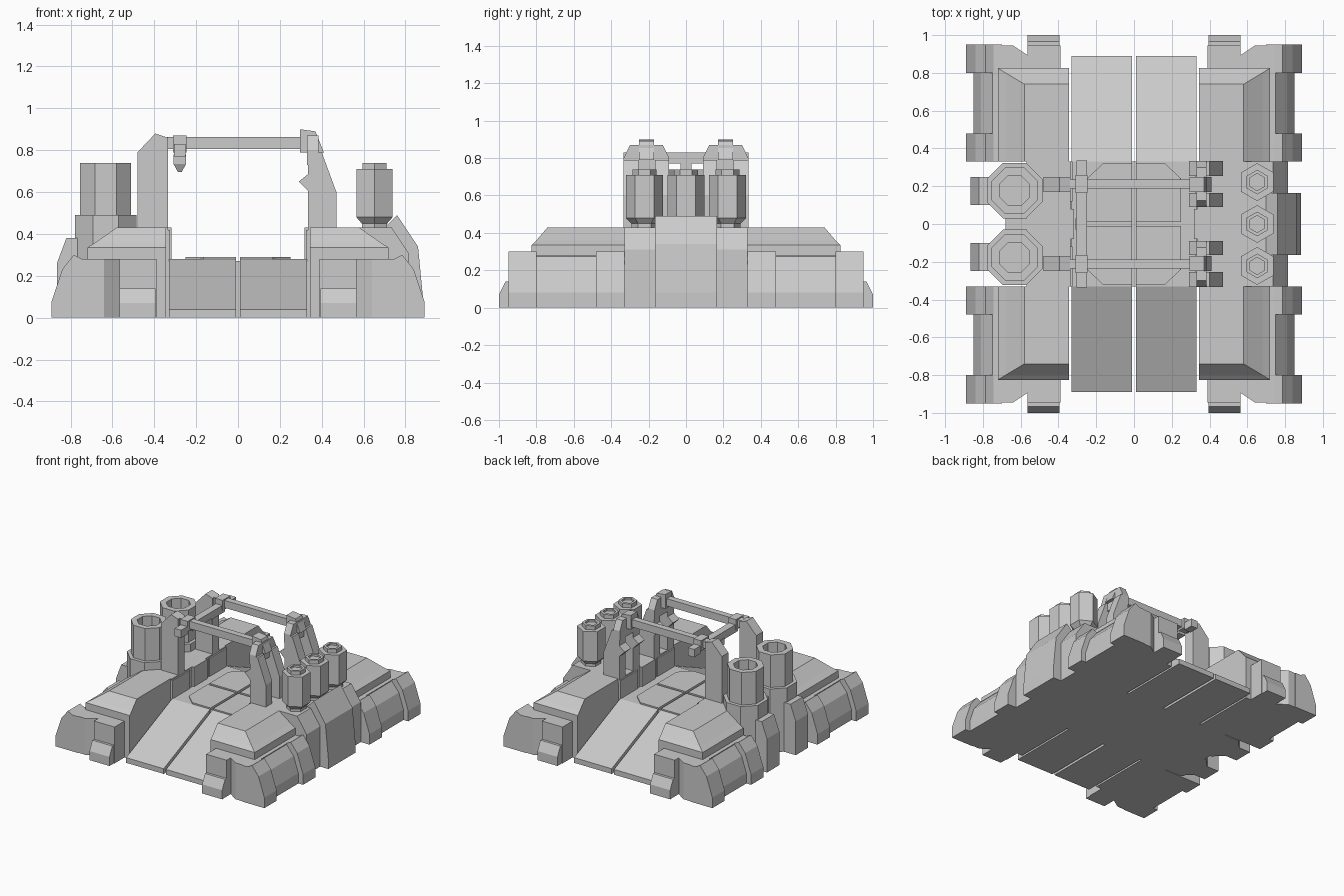
import bpy, bmesh, math

if "Cube" in bpy.data.objects:
    bpy.data.objects.remove(bpy.data.objects["Cube"])


def loft(name, rings):
    """Closed solid through a list of equal-length point rings, capped at both ends."""
    bm = bmesh.new()
    vs = [[bm.verts.new(p) for p in r] for r in rings]
    n = len(vs[0])
    for a, b in zip(vs, vs[1:]):
        for i in range(n):
            j = (i + 1) % n
            bm.faces.new((a[i], a[j], b[j], b[i]))
    bm.faces.new(vs[0])
    bm.faces.new(vs[-1])
    bmesh.ops.recalc_face_normals(bm, faces=bm.faces)
    me = bpy.data.meshes.new(name)
    bm.to_mesh(me)
    bm.free()
    ob = bpy.data.objects.new(name, me)
    bpy.context.collection.objects.link(ob)
    return ob


def prism(name, prof, axis, a, b, sx=1, sy=1):
    """Extrude a 2D profile along an axis from a to b, with mirror signs."""
    put = {'x': lambda p, t: (t * sx, p[0] * sy, p[1]),
           'y': lambda p, t: (p[0] * sx, t * sy, p[1]),
           'z': lambda p, t: (p[0] * sx, p[1] * sy, t)}[axis]
    return loft(name, [[put(p, t) for p in prof] for t in (a, b)])


def rect(x0, x1, y0, y1):
    return [(x0, y0), (x1, y0), (x1, y1), (x0, y1)]


def box(name, x0, x1, y0, y1, z0, z1, sx=1, sy=1):
    return prism(name, rect(x0, x1, y0, y1), 'z', z0, z1, sx, sy)


def lathe(name, prof, n, cx, cy, turn):
    """Faceted revolve of (radius, z) pairs about a vertical axis."""
    ang = [turn + 2 * math.pi * i / n for i in range(n)]
    return loft(name, [[(cx + r * math.cos(t), cy + r * math.sin(t), z) for t in ang] for r, z in prof])


# Central deck, ramps and landing pad
box("deck_core", -.345, .345, -.33, .33, 0, .27)
for sx in (-1, 1):
    prism("ramp", [(-.89, 0), (-.89, .04), (-.33, .28), (.33, .28), (.89, .04), (.89, 0)],
          'x', .01, .33, sx)
    for sy in (-1, 1):
        prism("pad_plate", [(.01, .01), (.25, .01), (.25, .24), (.165, .32), (.01, .32)],
              'z', .27, .29, sx, sy)

# Four corner bodies
rib = [(.7, 0), (.89, 0), (.89, .08), (.84, .23), (.785, .30), (.745, .28), (.7, .28)]
recess = [(.7, 0), (.85, 0), (.85, .08), (.81, .2), (.745, .28), (.7, .28)]
plan = [(.345, .33), (.75, .33), (.75, .945), (.64, .945), (.565, .895), (.565, .945),
        (.39, .945), (.39, .825), (.345, .825)]
for sx in (-1, 1):
    for sy in (-1, 1):
        prism("corner_body", plan, 'z', 0, .28, sx, sy)
        prism("outer_rib", rib, 'y', .33, .48, sx, sy)
        prism("side_recess", recess, 'y', .48, .80, sx, sy)
        prism("outer_rib", rib, 'y', .80, .95, sx, sy)
        prism("foot", [(.9, 0), (1, 0), (1, .07), (.965, .14), (.9, .14)], 'x', .395, .565, sx, sy)
        rings = [(.345, .72, .33, .825, .27), (.345, .72, .33, .825, .335),
                 (.345, .68, .33, .80, .36), (.345, .58, .33, .74, .43)]
        loft("hood", [[(x * sx, y * sy, z) for x, y in rect(a, b, c, d)]
                      for a, b, c, d, z in rings])

# Left bay: inner wall and octagonal hollow towers
box("left_wall", -.57, -.335, -.33, .33, 0, .43)
box("tower_link", -.68, -.5, -.03, .03, 0, .43)
k8 = 1 / math.cos(math.pi / 8)
for sy in (-1, 1):
    lathe("tower", [(r * k8, z) for r, z in ((.147, 0), (.147, .49), (.122, .49), (.122, .74),
                                            (.08, .74), (.08, .54))], 8, -.632, .177 * sy, math.pi / 8)
    prism("tower_buttress", [(.7, 0), (.865, 0), (.865, .26), (.82, .38), (.7, .38)],
          'y', .10, .25, -1, sy)

# Right bay: stepped casing and hexagonal canisters
prism("right_casing", [(.335, 0), (.815, 0), (.815, .31), (.735, .43), (.335, .43)], 'y', -.33, .33)
prism("right_armour", [(.7, 0), (.885, 0), (.885, .08), (.86, .34), (.76, .49), (.70, .43)],
      'y', -.165, .165)
for y in (-.222, 0, .222):
    lathe("canister", [(.07, .42), (.07, .45), (.1, .48), (.1, .71), (.065, .71), (.065, .74), (.045, .74),
                       (.045, .725)], 6, .652, y, math.pi / 2)

# Low guards beside the pad
for sx in (-1, 1):
    box("pad_guard", .318, .34, -.08, .08, .27, .43, sx)
    for sy in (-1, 1):
        box("pad_guard", .325, .34, .12, .33, .27, .42, sx, sy)

# Gantry
for sy in (-1, 1):
    prism("left_arm", [(-.48, .4), (-.48, .79), (-.395, .88), (-.335, .86), (-.335, .4)],
          'y', .17, .25, 1, sy)
    # two-legged right pylon with joined head
    leg = [(.335, .4), (.47, .4), (.47, .60), (.40, .79), (.335, .79)]
    prism("pylon_leg", leg, 'y', .09, .165, 1, sy)
    prism("pylon_leg", leg, 'y', .255, .333, 1, sy)
    prism("pylon_head", [(.09, .73), (.333, .73), (.333, .80), (.30, .87), (.125, .87), (.09, .80)],
          'x', .33, .385, 1, sy)
    prism("pylon_cap", [(.295, .79), (.295, .90), (.37, .89), (.41, .79)], 'y', .17, .25, 1, sy)
    for a, b in ((.09, .165), (.255, .333)):
        prism("pylon_tooth", [(.29, .65), (.34, .69), (.34, .60)], 'y', a, b, 1, sy)
    box("gantry_beam", -.34, .33, .187, .235, .805, .862, 1, sy)
    box("carriage_sleeve", -.31, -.247, .165, .26, .79, .87, 1, sy)
    box("carriage_end", -.305, -.25, .26, .335, .77, .83, 1, sy)
box("carriage_bar", -.305, -.25, -.2, .2, .77, .83)
# hanging tool under the carriage
lathe("carriage_tool", [(.043, .78), (.043, .735), (.012, .695)], 4, -.278, 0, math.pi / 4)
